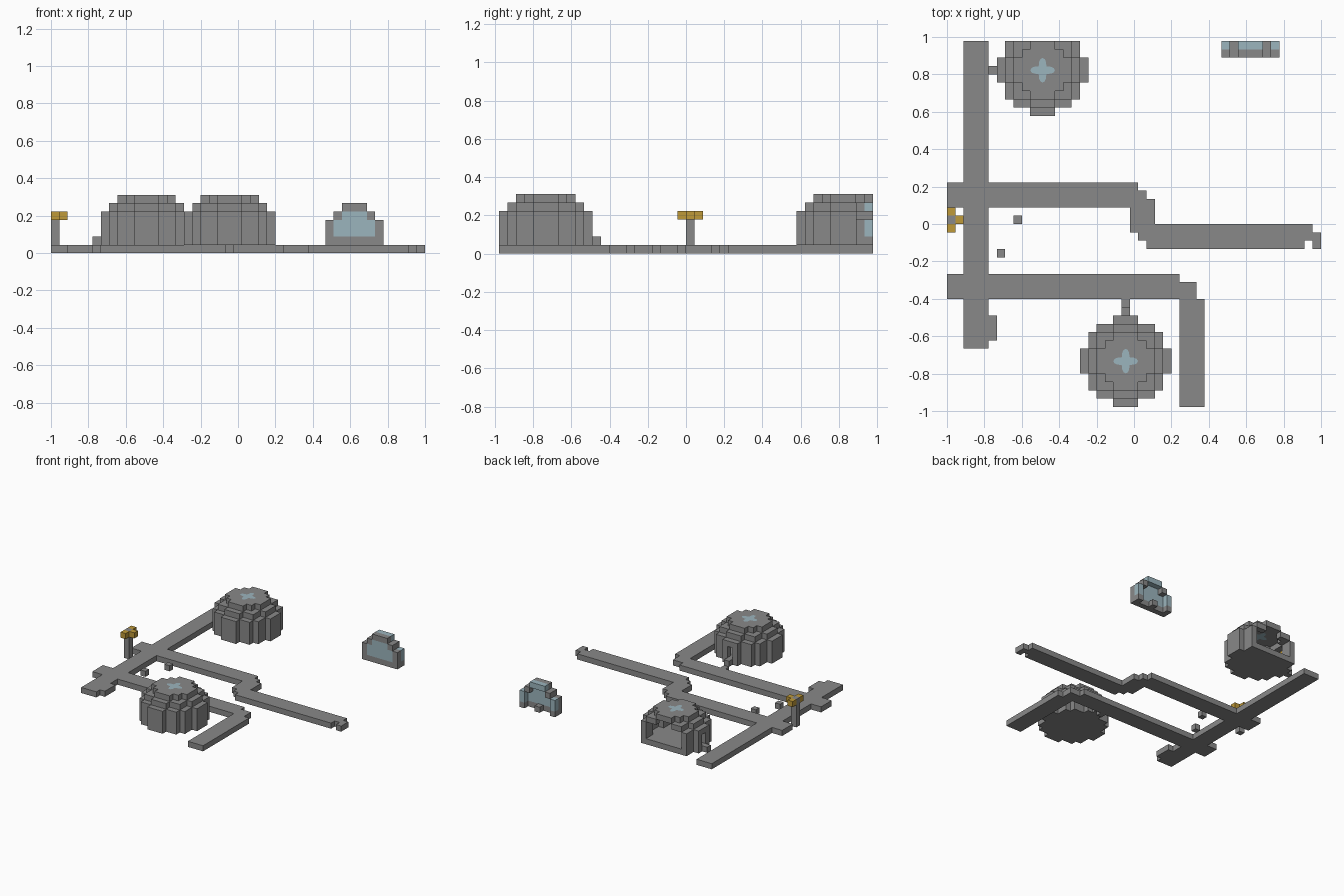
import bpy, bmesh, math
from itertools import product
from mathutils import Vector

if "Cube" in bpy.data.objects:
    bpy.data.objects.remove(bpy.data.objects["Cube"])

U = 2 / 45                      # size of one block
ORIGIN = Vector((-1, -22 * U, 0))


def material(name, rgb):
    m = bpy.data.materials.new(name)
    m.use_nodes = True
    m.diffuse_color = (*rgb, 1)
    m.node_tree.nodes["Principled BSDF"].inputs["Base Color"].default_value = (*rgb, 1)
    return m


STONE = material("grey stone", (0.25, 0.25, 0.25))
GLASS = material("pale blue glass", (0.33, 0.46, 0.51))
GOLD = material("lamp gold", (0.52, 0.32, 0.04))


def box(x, y, z):
    """Set of block cells filling three half-open ranges."""
    return set(product(range(*x), range(*y), range(*z)))


def finish(name, bm, mats):
    mesh = bpy.data.meshes.new(name)
    bm.to_mesh(mesh)
    bm.free()
    for m in mats:
        mesh.materials.append(m)
    obj = bpy.data.objects.new(name, mesh)
    bpy.context.collection.objects.link(obj)
    return obj


def blocks(name, stone, glass=frozenset(), mats=(STONE, GLASS)):
    """Skin the outside of a set of cells and merge the flat areas."""
    cells = stone | glass
    bm = bmesh.new()
    for c in sorted(cells):
        for axis, sign in product(range(3), (-1, 1)):
            n = Vector((0, 0, 0))
            n[axis] = sign
            if tuple(int(a + b) for a, b in zip(c, n)) in cells:
                continue
            u, v = Vector((0, 0, 0)), Vector((0, 0, 0))
            u[(axis + 1) % 3] = 0.5
            v[(axis + 2) % 3] = 0.5 * sign
            mid = Vector(c) + Vector((0.5, 0.5, 0.5)) + n / 2
            quad = (mid - u - v, mid + u - v, mid + u + v, mid - u + v)
            f = bm.faces.new([bm.verts.new(ORIGIN + p * U) for p in quad])
            f.material_index = int(c in glass)
    bmesh.ops.remove_doubles(bm, verts=bm.verts[:], dist=U / 100)
    bmesh.ops.dissolve_limit(bm, angle_limit=0.01, verts=bm.verts[:],
                             edges=bm.edges[:], delimit={'MATERIAL'})
    return finish(name, bm, mats)


def disc(cx, cy, r2, z, inner=-1):
    """Round layer of cells, hollow up to the squared inner radius."""
    return {(cx + i, cy + j, z) for i, j in product(range(-6, 7), repeat=2)
            if inner < i * i + j * j <= r2 and cy + j < 44}


def skylight(name, cx, cy):
    """Four-pointed pane on both sides of the roof."""
    bm = bmesh.new()
    for z, turn in ((7.03, 1), (5.97, -1)):
        ring = []
        for k in range(32):
            a = turn * k * math.tau / 32
            r = 1.08 + 0.4 * math.cos(4 * a)
            p = Vector((cx + 0.5 + r * math.cos(a), cy + 0.5 + r * math.sin(a), z))
            ring.append(bm.verts.new(ORIGIN + p * U))
        bm.faces.new(ring)
    finish(name, bm, [GLASS])


def dome(name, cx, cy, door):
    cells = disc(cx, cy, 26, 1)
    for z in range(2, 5):
        cells |= disc(cx, cy, 26, z, 18)
    cells |= disc(cx, cy, 18, 5, 10) | disc(cx, cy, 10, 6)
    blocks(name, cells - door)
    skylight(name + "_skylight", cx, cy)


# Paths
blocks("main_path", box((2, 5), (7, 44), (0, 1)) | box((5, 6), (8, 11), (0, 1))
       | box((0, 23), (24, 27), (0, 1)) | box((0, 28), (13, 16), (0, 1))
       | box((22, 23), (21, 24), (0, 1)) | box((23, 24), (20, 26), (0, 1))
       | box((24, 25), (19, 25), (0, 1)) | box((25, 43), (19, 22), (0, 1))
       | box((43, 44), (20, 22), (0, 1)) | box((44, 45), (19, 21), (0, 1))
       | box((28, 30), (13, 15), (0, 1)) | box((28, 31), (0, 13), (0, 1))
       | {(21, 12, 0)})
for name, cell in (("stepping_stone_a", (8, 22, 0)), ("stepping_stone_b", (6, 18, 0)),
                   ("front_doorstep", (21, 11, 1)), ("back_doorstep", (5, 40, 1))):
    blocks(name, {cell})

# Domed huts, the back one cut open at the rear
dome("front_hut", 21, 5, box((21, 22), (10, 11), (2, 4)))
dome("back_hut", 11, 40, box((6, 7), (40, 41), (2, 4)))
blocks("hut_lamp", {(7, 41, 3)}, mats=(GOLD,))

# Glazed hut fragment
front_glass = box((34, 39), (42, 43), (2, 4)) | box((35, 38), (42, 43), (4, 5))
frame = (box((33, 40), (42, 43), (1, 4)) | box((34, 39), (42, 43), (4, 5))
         | box((35, 38), (42, 43), (5, 6))) - front_glass
frame |= {(33, 43, 1), (36, 43, 1), (39, 43, 1), (34, 43, 4), (38, 43, 4)}
side_glass = {(x, 43, z) for x in (33, 39) for z in (2, 3)}
roof_glass = box((35, 38), (43, 44), (5, 6))
blocks("glazed_hut", frame, front_glass | side_glass | roof_glass)

# Lamp post
blocks("lamp_post", box((0, 1), (22, 23), (0, 5)))
for name, cell in (("lamp_front", (0, 21, 4)), ("lamp_back", (0, 23, 4)),
                   ("lamp_side", (1, 22, 4))):
    blocks(name, {cell}, mats=(GOLD,))
